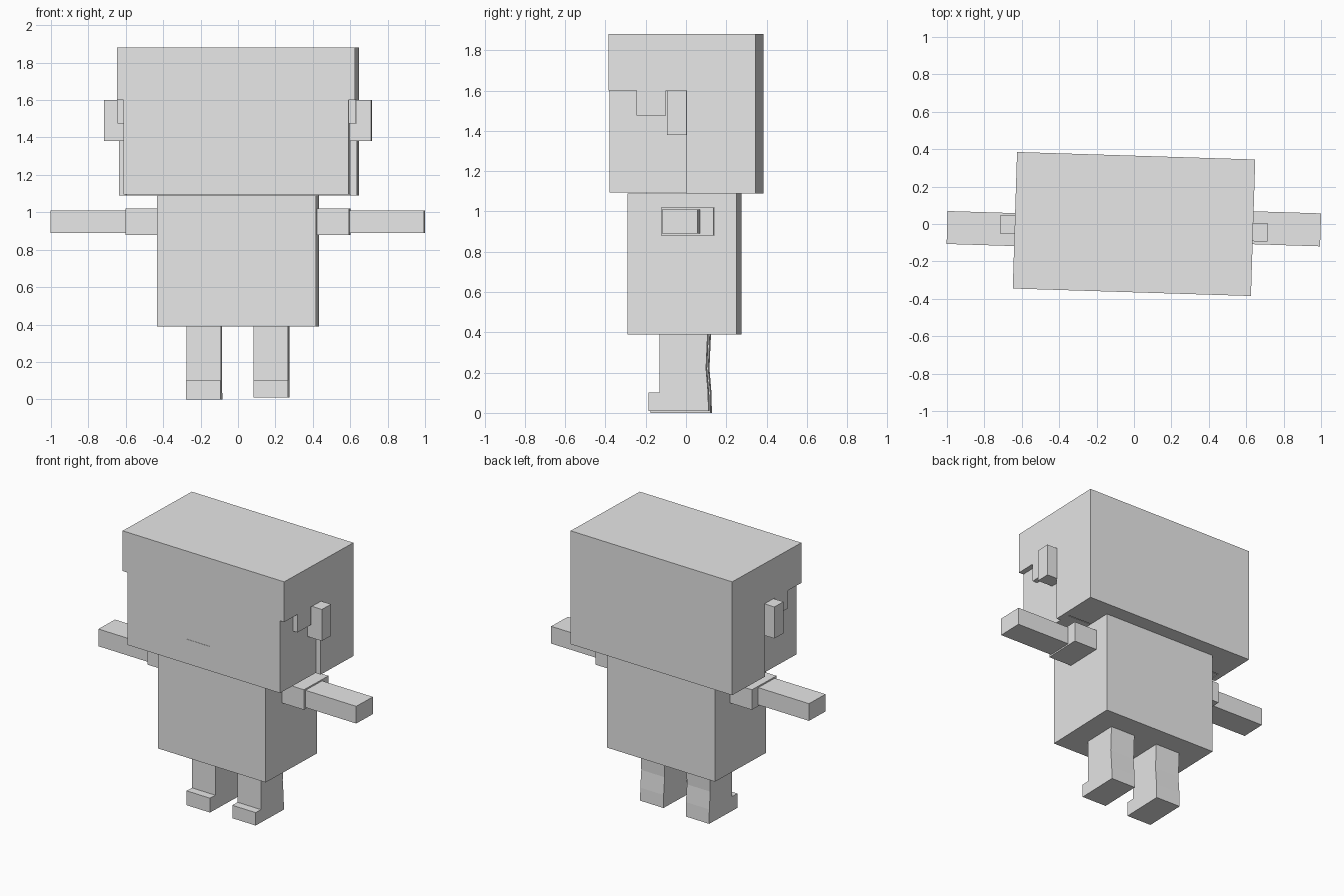
import bpy, bmesh
from math import radians
from mathutils import Matrix

cube = bpy.data.objects.get("Cube")
if cube:
    bpy.data.objects.remove(cube)

grey = bpy.data.materials.new("plain_grey")
grey.use_nodes = True
grey.diffuse_color = (0.8, 0.8, 0.8, 1)
grey.node_tree.nodes["Principled BSDF"].inputs["Base Color"].default_value = (0.8, 0.8, 0.8, 1)

TURN = Matrix.Rotation(radians(-1.8), 4, 'Z')   # the whole figure is turned slightly


def prism(name, x0, x1, profile):
    """Extrude a (y, z) profile from x0 to x1."""
    bm = bmesh.new()
    face = bm.faces.new([bm.verts.new((x0, y, z)) for y, z in profile])
    out = bmesh.ops.extrude_face_region(bm, geom=[face])
    moved = [g for g in out["geom"] if isinstance(g, bmesh.types.BMVert)]
    bmesh.ops.translate(bm, verts=moved, vec=(x1 - x0, 0, 0))
    bmesh.ops.recalc_face_normals(bm, faces=bm.faces)
    bm.transform(TURN)
    mesh = bpy.data.meshes.new(name)
    bm.to_mesh(mesh)
    bm.free()
    mesh.materials.append(grey)
    obj = bpy.data.objects.new(name, mesh)
    bpy.context.collection.objects.link(obj)
    return obj


def box(name, x0, x1, y0, y1, z0, z1):
    return prism(name, x0, x1, [(y0, z0), (y1, z0), (y1, z1), (y0, z1)])


# Hair: stepped side outline with the face opening cut out of it
hair = prism("hair", -0.637, 0.637, [
    (-0.365, 1.6), (-0.225, 1.6), (-0.225, 1.475), (-0.08, 1.475), (-0.08, 1.6),
    (0.02, 1.6), (0.02, 1.09), (0.365, 1.09), (0.365, 1.88), (-0.365, 1.88)])
cutter = box("face_opening", -0.6, 0.6, -0.6, 0.1, 0.9, 1.78)
cutter.hide_render = True
cut = hair.modifiers.new("opening", 'BOOLEAN')
cut.operation = 'DIFFERENCE'
cut.solver = 'EXACT'
cut.object = cutter
bpy.context.view_layer.objects.active = hair
bpy.ops.object.modifier_apply(modifier=cut.name)
bpy.data.objects.remove(cutter)

# Face and mouth
box("face", -0.602, 0.602, -0.362, 0.09, 1.094, 1.779)
mouth = [(-0.13, 1.135), (0.05, 1.135), (0.05, 1.265), (-0.13, 1.265), (-0.17, 1.2)]
plate = prism("mouth", -0.364, -0.36, mouth)
# lay the plate flat against the front of the face
plate.data.transform(TURN @ Matrix(((0, 1, 0, 0), (1, 0, 0, 0), (0, 0, 1, 0), (0, 0, 0, 1)))
                     @ TURN.inverted())
plate.data.flip_normals()

# Torso
box("torso", -0.425, 0.425, -0.277, 0.263, 0.39, 1.09)

# Paired parts; the arms are set a little differently in depth
for side, sign, arm_y, sole in (("left", 1, 0.0, 0.01), ("right", -1, -0.05, 0.0)):
    def pair(name, a, b, *rest):
        return box(f"{side}_{name}", *sorted((sign * a, sign * b)), *rest)

    pair("ear", 0.6, 0.715, -0.072, 0.025, 1.38, 1.6)
    pair("sleeve", 0.42, 0.598, arm_y - 0.105, arm_y + 0.155, 0.88, 1.02)
    pair("forearm", 0.59, 0.998, arm_y - 0.088, arm_y + 0.088, 0.89, 1.01)
    # Leg with a shoe toe and a slightly pinched calf
    prism(f"{side}_leg", sign * 0.088, sign * 0.272, [
        (-0.178, sole), (0.12, sole), (0.118, 0.1), (0.108, 0.22), (0.116, 0.4),
        (-0.122, 0.4), (-0.122, 0.1), (-0.178, 0.1)])
